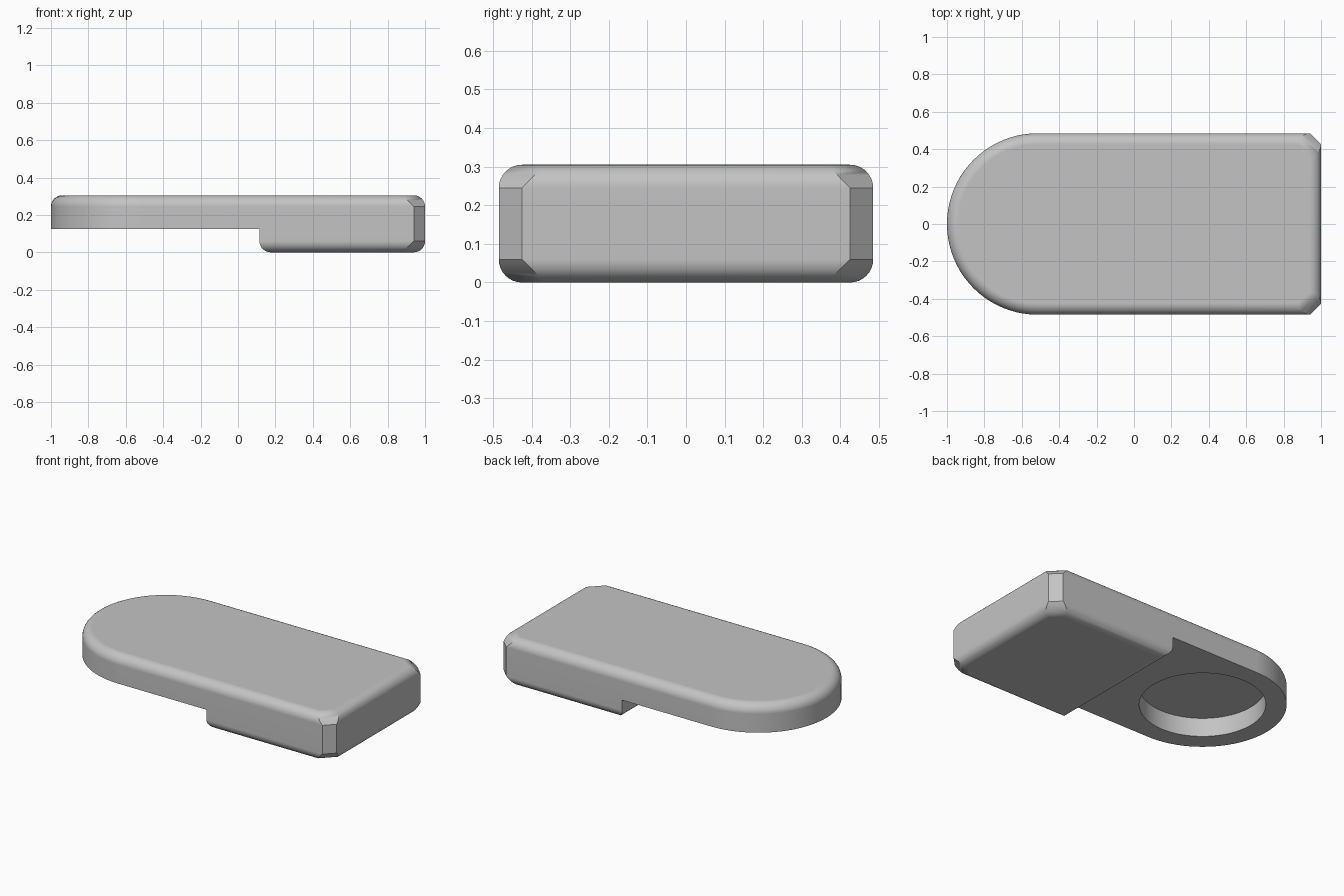
import bpy, bmesh
from math import sin, cos, pi

cube = bpy.data.objects.get("Cube")
if cube:
    bpy.data.objects.remove(cube, do_unlink=True)

HALF, END = 0.485, 1.0           # half width, square end
ARC_X, STEP_X = -0.515, 0.115    # centre of the round end, underside step
TOP, LEDGE = 0.305, 0.125        # top face, underside of the thin part
R, CHAMFER = 0.06, 0.06          # edge rounding, corner cut
HOLE_R, HOLE_TOP = 0.365, 0.245  # round pocket
SEG, ROUND = 40, 8               # half-circle and rounding segments

grey = bpy.data.materials.new("light grey")
grey.use_nodes = True
colour = (0.55, 0.55, 0.55, 1)
grey.diffuse_color = colour
grey.node_tree.nodes["Principled BSDF"].inputs["Base Color"].default_value = colour

bm = bmesh.new()


def verts(points, z):
    return [bm.verts.new((x, y, z)) for x, y in points]


def half_circle(r, start):
    return [(ARC_X + r * cos(start + pi * i / SEG), r * sin(start + pi * i / SEG))
            for i in range(SEG + 1)]


def square_end(d, h):
    """Front to back around the cut corners, inset by d with the cut moved by h."""
    side, end = HALF - d, END - d
    near_x, near_y = END - CHAMFER - h, HALF - CHAMFER - h
    return [(near_x, -side), (end, -near_y), (end, near_y), (near_x, side)]


def skin(a, b):
    n = len(a)
    for i in range(n):
        j = (i + 1) % n
        bm.faces.new((a[i], a[j], b[j], b[i]))


def upper_outline(d, h):
    return (half_circle(HALF - d, pi / 2) + [(STEP_X, d - HALF)]
            + square_end(d, h) + [(STEP_X, HALF - d)])


def lower_outline(d, h):
    return [(STEP_X + d, d - HALF)] + square_end(d, h) + [(STEP_X + d, HALF - d)]


rounding = [(R * (1 - cos(pi / 2 * k / ROUND)), R * sin(pi / 2 * k / ROUND))
            for k in range(ROUND + 1)]

# Upper slab with rounded top edge
base = verts(upper_outline(0, 0), LEDGE)
ring = base
for d, h in rounding:
    following = verts(upper_outline(d, h), TOP - R + h)
    skin(ring, following)
    ring = following
bm.faces.new(ring)

# Thick block below the square end, sharing the slab's lower rim
arc, rim = base[:SEG + 1], base[SEG + 1:]
ring = rim
for d, h in rounding:
    following = verts(lower_outline(d, h), R - h)
    skin(ring, following)
    ring = following
bm.faces.new(ring)

# Round pocket and the underside around it
circle = half_circle(HOLE_R, pi / 2) + half_circle(HOLE_R, -pi / 2)[1:-1]
mouth = verts(circle, LEDGE)
floor = verts(circle, HOLE_TOP)
skin(mouth, floor)
bm.faces.new(floor)
for i in range(SEG):
    bm.faces.new((arc[i], arc[i + 1], mouth[i + 1], mouth[i]))
bm.faces.new(mouth[SEG:] + [mouth[0], arc[0], rim[-1], rim[0], arc[-1]])

bmesh.ops.recalc_face_normals(bm, faces=bm.faces[:])
mesh = bpy.data.meshes.new("body")
bm.to_mesh(mesh)
bm.free()
mesh.materials.append(grey)

body = bpy.data.objects.new("body", mesh)
bpy.context.collection.objects.link(body)
bpy.ops.object.select_all(action="DESELECT")
body.select_set(True)
bpy.context.view_layer.objects.active = body
bpy.ops.object.shade_smooth_by_angle(angle=pi / 6)
flat = body.modifiers.new("flat_faces", "WEIGHTED_NORMAL")
flat.keep_sharp = True
